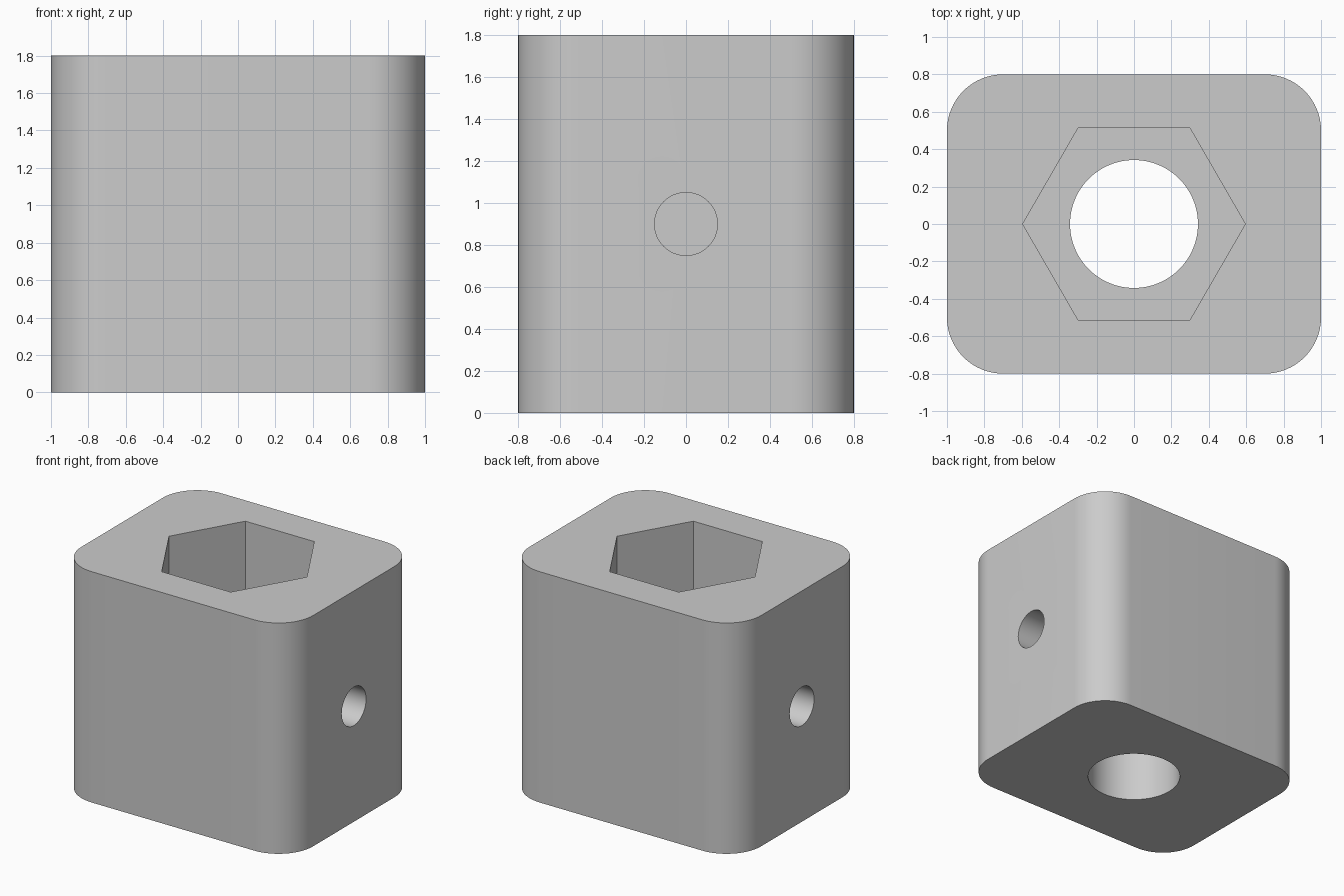
import bpy
import bmesh
from math import radians
from mathutils import Matrix

WIDTH, DEPTH, HEIGHT = 2.0, 1.6, 1.8
CORNER = 0.3
POCKET_FLOOR = 0.8
PIN_DEPTH = 0.3

cube = bpy.data.objects.get("Cube")
if cube:
    bpy.data.objects.remove(cube, do_unlink=True)

grey = bpy.data.materials.new("plain_grey")
grey.use_nodes = True
colour = (0.6, 0.6, 0.6, 1)
grey.diffuse_color = colour
grey.node_tree.nodes["Principled BSDF"].inputs["Base Color"].default_value = colour


def add_object(name, bm):
    mesh = bpy.data.meshes.new(name)
    bm.to_mesh(mesh)
    bm.free()
    mesh.materials.append(grey)
    obj = bpy.data.objects.new(name, mesh)
    bpy.context.collection.objects.link(obj)
    return obj


def prism(name, sides, radius, length, centre, turn=Matrix()):
    bm = bmesh.new()
    bmesh.ops.create_cone(bm, cap_ends=True, segments=sides, radius1=radius,
                          radius2=radius, depth=length,
                          matrix=Matrix.Translation(centre) @ turn)
    return add_object(name, bm)


# Block with rounded vertical corners
bm = bmesh.new()
bmesh.ops.create_cube(bm, size=1, matrix=Matrix.Translation((0, 0, HEIGHT / 2))
                      @ Matrix.Diagonal((WIDTH, DEPTH, HEIGHT, 1)))
uprights = [e for e in bm.edges
            if abs(e.verts[0].co.z - e.verts[1].co.z) > HEIGHT / 2]
bmesh.ops.bevel(bm, geom=uprights, offset=CORNER, segments=16,
                profile=0.5, affect='EDGES')
block = add_object("block", bm)

# Hexagonal pocket from the top, with points towards the sides
cutters = [prism("hex_pocket_cutter", 6, 0.595, 2,
                 (0, 0, POCKET_FLOOR + 1), Matrix.Rotation(radians(30), 4, 'Z'))]
# Make sure the points lie on the x axis
pocket = cutters[0].data
if max(v.co.x for v in pocket.vertices) < 0.55:
    pocket.transform(Matrix.Rotation(radians(30), 4, 'Z'))

# Round bore right through the base
cutters.append(prism("bore_cutter", 96, 0.342, 4, (0, 0, HEIGHT / 2)))

# Blind pin hole in each side
for side, name in ((1, "left"), (-1, "right")):
    cutters.append(prism(name + "_pin_hole_cutter", 64, 0.15, 1,
                         (side * (WIDTH / 2 - PIN_DEPTH + 0.5), 0, HEIGHT / 2),
                         Matrix.Rotation(radians(90), 4, 'Y')))

bpy.ops.object.select_all(action='DESELECT')
block.select_set(True)
bpy.context.view_layer.objects.active = block
for cutter in cutters:
    cutter.hide_render = True
    cut = block.modifiers.new(cutter.name, 'BOOLEAN')
    cut.operation = 'DIFFERENCE'
    cut.solver = 'EXACT'
    cut.object = cutter
    bpy.ops.object.modifier_apply(modifier=cut.name)
    bpy.data.objects.remove(cutter, do_unlink=True)

bpy.ops.object.shade_smooth_by_angle(angle=radians(30))
